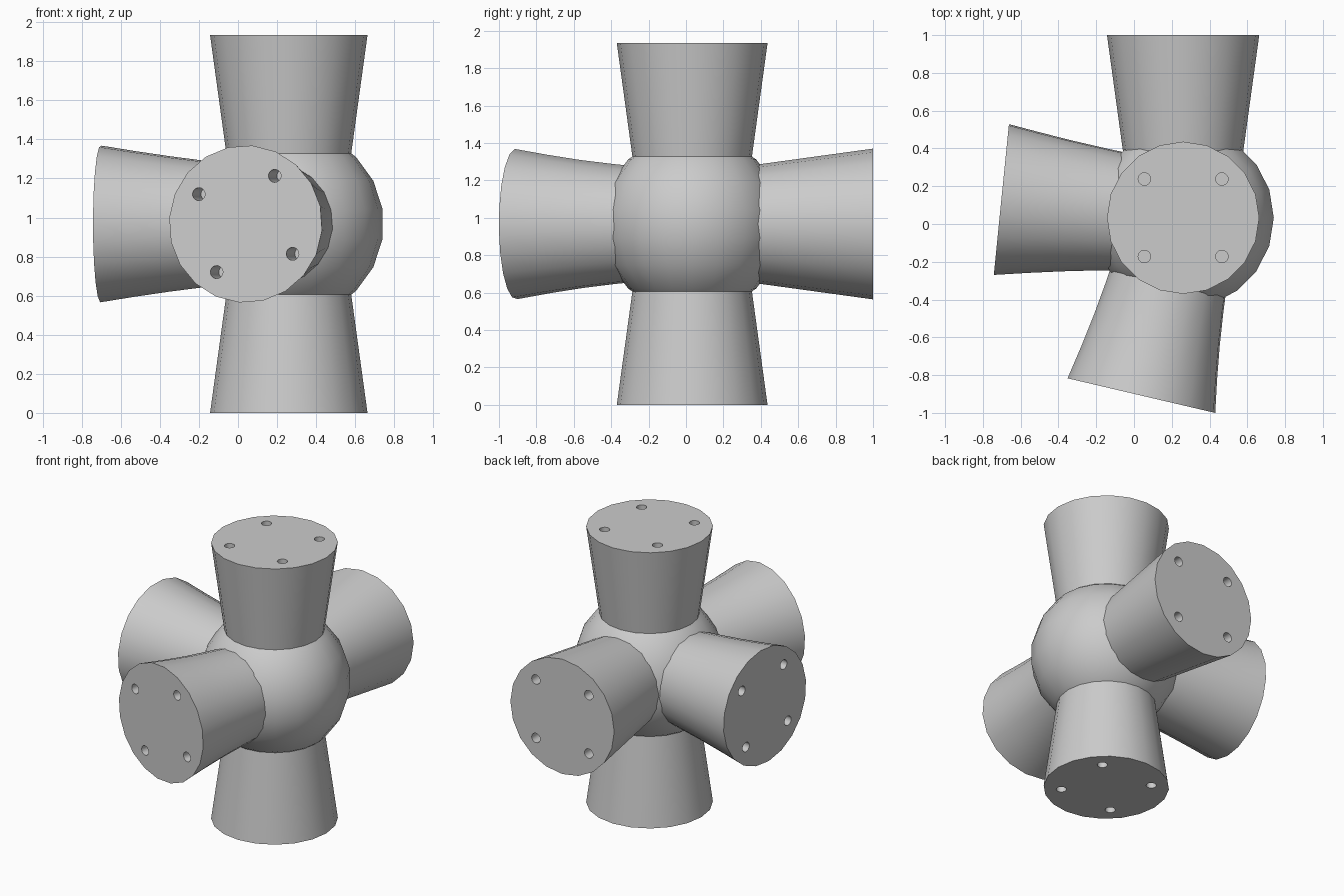
import bpy
import bmesh
import math
from mathutils import Matrix, Vector

SIDES = 20
CENTRE = Vector((0.26, 0.033, 0.967))
REACH, END_R, ROOT_R = 0.967, 0.403, 0.27

cube = bpy.data.objects.get("Cube")
if cube:
    bpy.data.objects.remove(cube, do_unlink=True)

grey = bpy.data.materials.new("plain_grey")
grey.use_nodes = True
grey.diffuse_color = (0.6, 0.6, 0.6, 1)
grey.node_tree.nodes["Principled BSDF"].inputs["Base Color"].default_value = (0.6, 0.6, 0.6, 1)


def add_lathe(bm, profile, offset=(0, 0)):
    """Closed solid from (radius, height) rings around the local z axis."""
    rings = []
    for r, z in profile:
        rings.append([bm.verts.new((offset[0] + r * math.cos(math.tau * i / SIDES),
                                    offset[1] + r * math.sin(math.tau * i / SIDES), z))
                      for i in range(SIDES)])
    for low, high in zip(rings, rings[1:]):
        for i in range(SIDES):
            j = (i + 1) % SIDES
            bm.faces.new((low[i], low[j], high[j], high[i]))
    bm.faces.new(rings[0][::-1])
    bm.faces.new(rings[-1])


def make_object(name, bm, matrix):
    mesh = bpy.data.meshes.new(name)
    bm.to_mesh(mesh)
    bm.free()
    mesh.materials.append(grey)
    obj = bpy.data.objects.new(name, mesh)
    obj.matrix_world = matrix
    bpy.context.collection.objects.link(obj)
    return obj


def activate(obj):
    bpy.ops.object.select_all(action='DESELECT')
    obj.select_set(True)
    bpy.context.view_layer.objects.active = obj


def smooth(obj):
    activate(obj)
    bpy.ops.object.shade_smooth_by_angle(angle=math.radians(30))


def make_arm(name, direction, up, roll=0.0, waist=0.0):
    """Flared arm with four blind bolt holes in its end."""
    d, up = Vector(direction).normalized(), Vector(up)
    frame = Matrix((up.cross(d), up, d)).transposed().to_4x4()
    matrix = Matrix.Translation(CENTRE) @ frame @ Matrix.Rotation(math.radians(roll), 4, 'Z')

    profile = []
    for k in range(5):
        t = k / 4
        z = 0.25 + (REACH - 0.25) * t
        r = ROOT_R + (END_R - ROOT_R) * z / REACH - waist * math.sin(math.pi * t)
        profile.append((r, z))
    bm = bmesh.new()
    add_lathe(bm, profile)
    arm = make_object(name, bm, matrix)

    # bolt holes
    bm = bmesh.new()
    for sx in (-1, 1):
        for sy in (-1, 1):
            add_lathe(bm, [(0.033, REACH - 0.19), (0.033, REACH + 0.05)],
                      (sx * 0.205, sy * 0.205))
    cutter = make_object(name + "_hole_cutter", bm, matrix)
    cutter.hide_render = True
    cut = arm.modifiers.new("bolt_holes", 'BOOLEAN')
    cut.operation = 'DIFFERENCE'
    cut.solver = 'EXACT'
    cut.object = cutter
    bpy.context.view_layer.update()
    activate(arm)
    bpy.ops.object.modifier_apply(modifier=cut.name)
    bpy.data.objects.remove(cutter, do_unlink=True)
    smooth(arm)


# central ball, with rings at half steps and small flat poles
bm = bmesh.new()
half = SIDES // 2
angles = [math.pi * ((k + 0.5) / half - 0.5) for k in range(half)]
add_lathe(bm, [(0.486 * math.cos(a), 0.486 * math.sin(a)) for a in angles])
smooth(make_object("centre_ball", bm, Matrix.Translation(CENTRE)))

# five arms
make_arm("top_arm", (0, 0, 1), (0, 1, 0))
make_arm("bottom_arm", (0, 0, -1), (0, 1, 0))
make_arm("back_arm", (0, 1, 0), (0, 0, 1))
make_arm("front_arm", (-0.22, -0.938, 0), (0, 0, 1), roll=13.2, waist=0.01)
make_arm("right_arm", (-0.967, 0.097, 0), (0, 0, 1), roll=5.7, waist=0.006)
